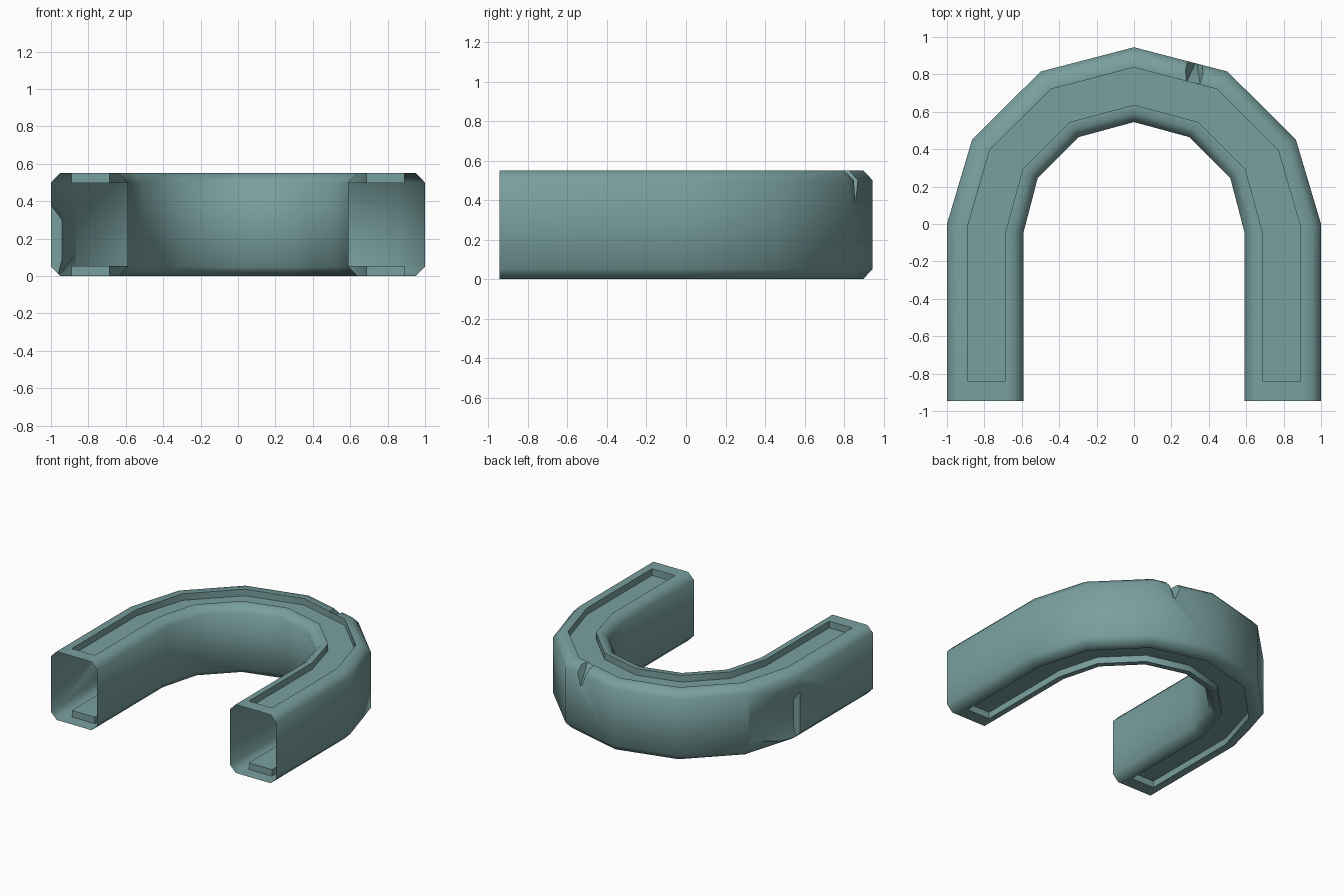
import bpy, bmesh
from mathutils import Vector

if "Cube" in bpy.data.objects:
    bpy.data.objects.remove(bpy.data.objects["Cube"])

teal = bpy.data.materials.new("muted teal")
teal.diffuse_color = (0.19, 0.35, 0.345, 1)
teal.use_nodes = True
teal.node_tree.nodes["Principled BSDF"].inputs["Base Color"].default_value = teal.diffuse_color


def add_object(name, bm):
    bmesh.ops.recalc_face_normals(bm, faces=bm.faces[:])
    me = bpy.data.meshes.new(name)
    bm.to_mesh(me)
    bm.free()
    me.materials.append(teal)
    ob = bpy.data.objects.new(name, me)
    bpy.context.collection.objects.link(ob)
    return ob


# Right half of the path: outer point, inner point; mirrored for the left half
half = [((1, -0.945), (0.592, -0.945)), ((1, -0.84), (0.592, -0.84)),
        ((1, 0), (0.592, -0.05)), ((0.866, 0.45), (0.515, 0.245)),
        ((0.5, 0.815), (0.295, 0.465)), ((0, 0.945), (0, 0.545))]
path = half + [tuple((-x, y) for x, y in pair) for pair in reversed(half[:-1])]

# Chamfered cross-section: fraction across from outer to inner, height
top = [(0, 0.5), (0.12, 0.55), (0.27, 0.55), (0.77, 0.55), (0.88, 0.55), (1, 0.5)]
section = top + [(u, 0.55 - z) for u, z in reversed(top)]
n = len(section)

bm = bmesh.new()
rings = []
for outer, inner in path:
    a, b = Vector(outer), Vector(inner)
    rings.append([bm.verts.new((*a.lerp(b, u), z)) for u, z in section])
grooves = {2: [], 8: []}
for i in range(len(rings) - 1):
    for j in range(n):
        k = (j + 1) % n
        f = bm.faces.new((rings[i][j], rings[i][k], rings[i + 1][k], rings[i + 1][j]))
        if j in grooves and 0 < i < len(rings) - 2:
            grooves[j].append(f)
bm.faces.new(rings[0])
bm.faces.new(rings[-1])
bmesh.ops.recalc_face_normals(bm, faces=bm.faces[:])

# Sunken grooves along the top and bottom
for j, depth in ((2, -0.053), (8, 0.053)):
    res = bmesh.ops.extrude_face_region(bm, geom=grooves[j])
    verts = [g for g in res["geom"] if isinstance(g, bmesh.types.BMVert)]
    bmesh.ops.translate(bm, verts=verts, vec=(0, 0, depth))
    old = [f for f in grooves[j] if f.is_valid]
    if old:
        bmesh.ops.delete(bm, geom=old, context='FACES')
body = add_object("arch_shell", bm)


def cut_hull(name, points):
    """Subtract the convex hull of the points from the body."""
    bm = bmesh.new()
    for p in points:
        bm.verts.new(p)
    res = bmesh.ops.convex_hull(bm, input=bm.verts[:])
    loose = [g for g in res["geom_interior"] if isinstance(g, bmesh.types.BMVert)]
    bmesh.ops.delete(bm, geom=loose, context='VERTS')
    cutter = add_object(name, bm)
    cutter.hide_render = True
    mod = body.modifiers.new(name, 'BOOLEAN')
    mod.operation, mod.solver, mod.object = 'DIFFERENCE', 'EXACT', cutter
    return cutter


# Chip in the top outer edge and gouge in the left outer wall
cutters = [
    cut_hull("edge_chip_cutter", [
        (0.245, 0.95, 0.60), (0.415, 0.91, 0.60), (0.275, 0.745, 0.57),
        (0.355, 0.735, 0.57), (0.335, 0.875, 0.37)]),
    cut_hull("wall_gouge_cutter", [
        (-0.94, -0.02, 0.09), (-0.94, -0.02, 0.30), (-1.06, -0.02, 0.46),
        (-0.97, -0.02, -0.02), (-1.06, -0.02, -0.02),
        (-0.87, 0.44, 0.12), (-0.87, 0.44, 0.30), (-0.97, 0.44, 0.2)]),
]
bpy.context.view_layer.update()
dg = bpy.context.evaluated_depsgraph_get()
result = bpy.data.meshes.new_from_object(body.evaluated_get(dg))
body.modifiers.clear()
body.data = result
for c in cutters:
    bpy.data.objects.remove(c)

# Open the two arm ends so the hollow inside shows
bm = bmesh.new()
bm.from_mesh(result)
caps = [f for f in bm.faces if all(v.co.y < -0.94 for v in f.verts)]
bmesh.ops.delete(bm, geom=caps, context='FACES')
bm.to_mesh(result)
bm.free()
for p in result.polygons:
    p.material_index = 0

bpy.context.view_layer.objects.active = body
body.select_set(True)
bpy.ops.object.shade_smooth_by_angle(angle=0.87)
